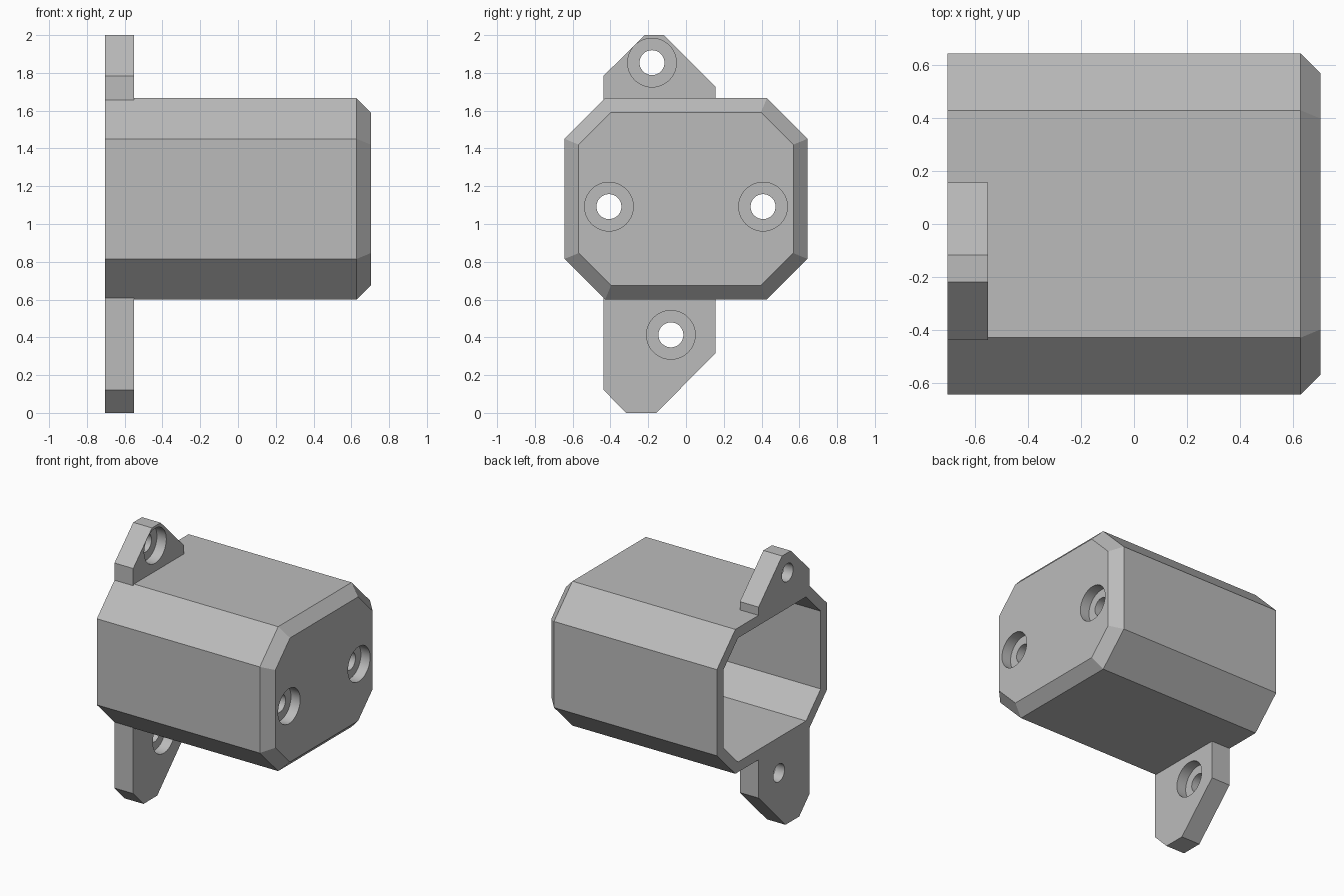
import bpy, bmesh
from math import pi, cos, sin, radians

if "Cube" in bpy.data.objects:
    bpy.data.objects.remove(bpy.data.objects["Cube"])

grey = bpy.data.materials.new("plain_grey")
grey.use_nodes = True
colour = (0.5, 0.5, 0.5, 1)
grey.diffuse_color = colour
grey.node_tree.nodes["Principled BSDF"].inputs["Base Color"].default_value = colour

BACK, FRONT = -0.703, 0.703     # open end and closed end along x
WALL = 0.075
MID_Z = 1.133


def loft(name, sections):
    """Solid through matching (x, [(y, z), ...]) sections."""
    bm = bmesh.new()
    rings = [[bm.verts.new((x, y, z)) for y, z in pts] for x, pts in sections]
    n = len(rings[0])
    for a, b in zip(rings, rings[1:]):
        for i in range(n):
            j = (i + 1) % n
            bm.faces.new((a[i], a[j], b[j], b[i]))
    bm.faces.new(rings[0])
    bm.faces.new(rings[-1])
    bmesh.ops.recalc_face_normals(bm, faces=bm.faces)
    mesh = bpy.data.meshes.new(name)
    bm.to_mesh(mesh)
    bm.free()
    mesh.materials.append(grey)
    obj = bpy.data.objects.new(name, mesh)
    bpy.context.collection.objects.link(obj)
    return obj


def octagon(inset):
    """Chamfered rectangle, offset inwards evenly."""
    w, h = 0.643 - inset, 0.533 - inset
    c = 0.215 - inset * 0.586
    corner = [(w, h - c), (w - c, h)]
    pts = corner + [(-y, z) for y, z in reversed(corner)]
    pts += [(-y, -z) for y, z in pts]
    return [(y, MID_Z + z) for y, z in pts]


def circle(y, z, r, n=48):
    return [(y + r * cos(2 * pi * i / n), z + r * sin(2 * pi * i / n)) for i in range(n)]


def combine(target, other, operation):
    """Apply a boolean and discard the helper."""
    other.hide_render = True
    mod = target.modifiers.new("combine", "BOOLEAN")
    mod.operation, mod.solver, mod.object = operation, "EXACT", other
    bpy.context.view_layer.objects.active = target
    bpy.ops.object.modifier_apply(modifier=mod.name)
    bpy.data.objects.remove(other)


def screw_hole(target, y, z, face_x, thickness):
    """Counterbored hole, opened from the +x side."""
    floor = face_x - thickness / 2
    wide, narrow = circle(y, z, 0.129), circle(y, z, 0.066)
    cutter = loft("hole_cutter", [(face_x - thickness - 0.1, narrow), (floor, narrow),
                                  (floor, wide), (face_x + 0.05, wide)])
    combine(target, cutter, "DIFFERENCE")


# Housing with a bevelled closed end and a hollow open end
housing = loft("housing", [(BACK, octagon(0)), (FRONT - WALL, octagon(0)), (FRONT, octagon(WALL))])
cavity = loft("cavity_cutter", [(BACK - 0.1, octagon(WALL)), (FRONT - 2 * WALL, octagon(WALL))])
combine(housing, cavity, "DIFFERENCE")

# Mounting tabs, rooted inside the housing wall
TAB_FACE = -0.55
TAB_THICK = TAB_FACE - BACK
tabs = {
    "upper_tab": [(-0.437, 1.64), (-0.437, 1.784), (-0.218, 2), (-0.117, 2),
                  (0.157, 1.727), (0.157, 1.64)],
    "lower_tab": [(-0.437, 0.63), (-0.437, 0.122), (-0.317, 0), (-0.157, 0),
                  (0.157, 0.317), (0.157, 0.63)],
}
for name, outline in tabs.items():
    combine(housing, loft(name, [(BACK, outline), (TAB_FACE, outline)]), "UNION")

# Screw holes in the tabs and the closed end
screw_hole(housing, -0.18, 1.854, TAB_FACE, TAB_THICK)
screw_hole(housing, -0.08, 0.413, TAB_FACE, TAB_THICK)
for side in (-1, 1):
    screw_hole(housing, side * 0.408, 1.092, FRONT, 2 * WALL)

# Smooth hole walls, crisp housing edges
housing.select_set(True)
bpy.context.view_layer.objects.active = housing
bpy.ops.object.shade_smooth_by_angle(angle=radians(30))
